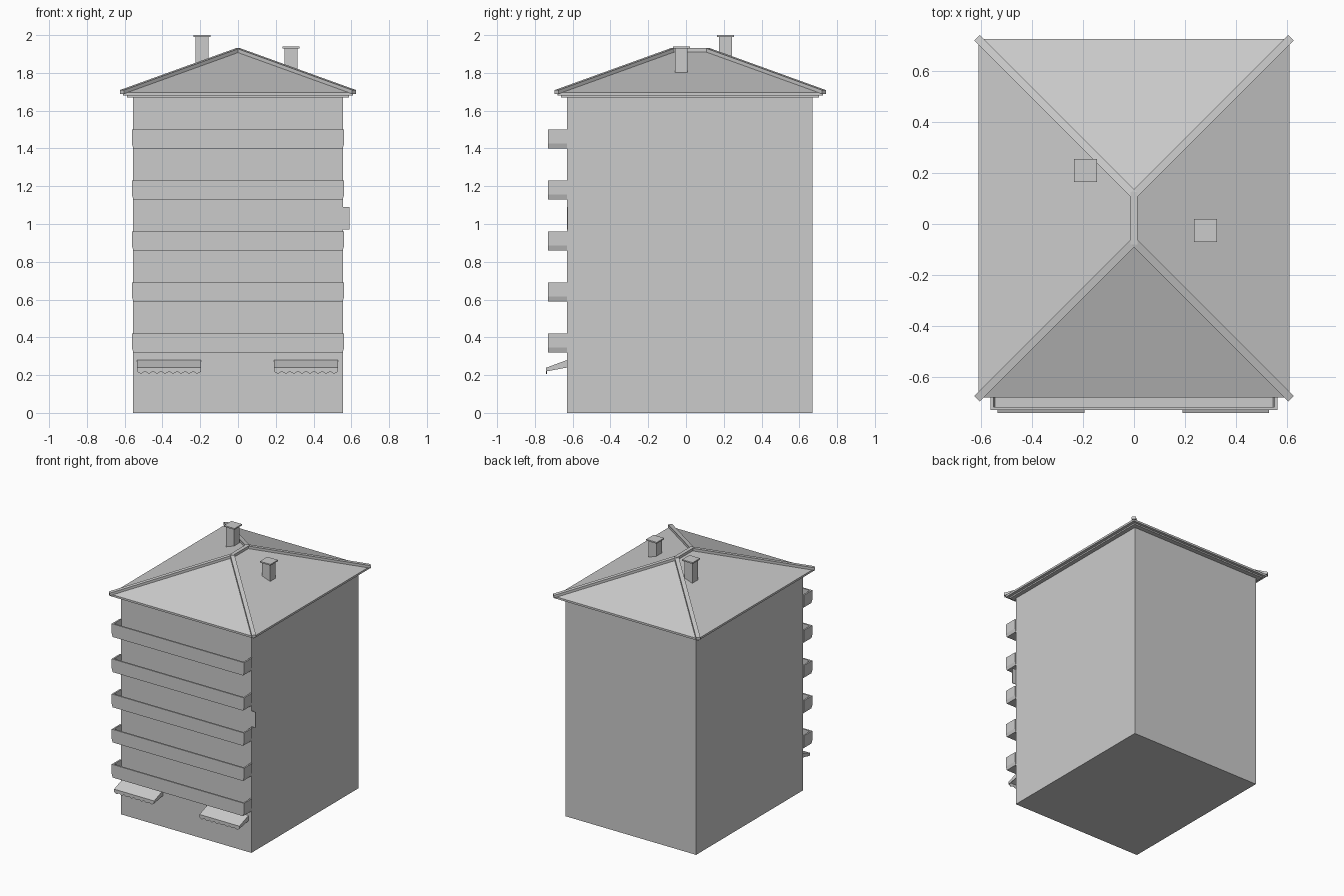
import bpy, bmesh, math
from mathutils import Vector

if "Cube" in bpy.data.objects:
    bpy.data.objects.remove(bpy.data.objects["Cube"])

stone = bpy.data.materials.new("plain grey")
stone.diffuse_color = (0.6, 0.6, 0.6, 1)
stone.use_nodes = True
stone.node_tree.nodes["Principled BSDF"].inputs["Base Color"].default_value = stone.diffuse_color


def finish(name, bm):
    bmesh.ops.recalc_face_normals(bm, faces=bm.faces)
    me = bpy.data.meshes.new(name)
    bm.to_mesh(me)
    bm.free()
    me.materials.append(stone)
    ob = bpy.data.objects.new(name, me)
    bpy.context.collection.objects.link(ob)
    return ob


def prism(name, pts, lo, hi, axis):
    """Extrude a 2D profile: axis 'x' uses (y, z), axis 'y' uses (x, z)."""
    bm = bmesh.new()
    place = (lambda p, t: (t, p[0], p[1])) if axis == 'x' else (lambda p, t: (p[0], t, p[1]))
    a = [bm.verts.new(place(p, lo)) for p in pts]
    b = [bm.verts.new(place(p, hi)) for p in pts]
    bm.faces.new(a)
    bm.faces.new(b)
    for i in range(len(pts)):
        j = (i + 1) % len(pts)
        bm.faces.new((a[i], a[j], b[j], b[i]))
    return finish(name, bm)


def box(name, x0, x1, y0, y1, z0, z1):
    return prism(name, [(x0, z0), (x1, z0), (x1, z1), (x0, z1)], y0, y1, 'y')


def bar(name, p, q, w, h):
    """Straight capping strip of width w whose underside runs from p to q."""
    p, q = Vector(p), Vector(q)
    d = (q - p).normalized()
    s = d.cross(Vector((0, 0, 1))).normalized() * w / 2
    up = Vector((0, 0, h))
    bm = bmesh.new()
    rings = [[bm.verts.new(v) for v in (c - s, c + s, c + s + up, c - s + up)] for c in (p, q)]
    bm.faces.new(rings[0])
    bm.faces.new(rings[1])
    for i in range(4):
        j = (i + 1) % 4
        bm.faces.new((rings[0][i], rings[0][j], rings[1][j], rings[1][i]))
    return finish(name, bm)


# Main block and cornice
W, YF, YB = 0.555, -0.63, 0.67
box("main_block", -W, W, YF, YB, 0, 1.69)
box("cornice", -0.587, 0.587, -0.662, 0.705, 1.67, 1.682)

# Hipped roof with a short ridge
ex, ef, eb, ze, zr = 0.61, -0.68, 0.725, 1.695, 1.915
rf, rb = ef + ex, eb - ex
bm = bmesh.new()
corners = [(-ex, ef), (ex, ef), (ex, eb), (-ex, eb)]
low = [bm.verts.new((x, y, 1.68)) for x, y in corners]
top = [bm.verts.new((x, y, ze)) for x, y in corners]
r0, r1 = bm.verts.new((0, rf, zr)), bm.verts.new((0, rb, zr))
bm.faces.new(low)
for i in range(4):
    j = (i + 1) % 4
    bm.faces.new((low[i], low[j], top[j], top[i]))
bm.faces.new((top[0], top[1], r0))
bm.faces.new((top[1], top[2], r1, r0))
bm.faces.new((top[2], top[3], r1))
bm.faces.new((top[3], top[0], r0, r1))
finish("hipped_roof", bm)

# Hip and ridge cappings
for sx in (-1, 1):
    for y, r, sy in ((ef, rf, -1), (eb, rb, 1)):
        bar("hip_capping", (sx * (ex + 0.005), y + sy * 0.005, ze - 0.006), (0, r, zr - 0.004), 0.03, 0.02)
bar("ridge_capping", (0, rf - 0.01, zr - 0.004), (0, rb + 0.01, zr - 0.004), 0.028, 0.02)

# Chimneys with flat caps
for cx, cy, zb, zt in ((-0.19, 0.21, 1.78, 2.0), (0.28, -0.025, 1.76, 1.94)):
    box("chimney", cx - 0.034, cx + 0.034, cy - 0.034, cy + 0.034, zb, zt - 0.01)
    box("chimney_cap", cx - 0.045, cx + 0.045, cy - 0.045, cy + 0.045, zt - 0.01, zt)

# Five open balconies: front parapet, floor and end parapets
for i in range(5):
    z = 0.32 + 0.27 * i
    X, x0, t = 0.562, 0.554, 0.012
    prism("balcony_front", [(-x0, z), (x0, z), (X, z + 0.025), (X, z + 0.1), (-X, z + 0.1), (-X, z + 0.025)],
          -0.73, -0.718, 'y')
    box("balcony_floor", -x0, x0, -0.719, YF, z, z + 0.012)
    for s in (-1, 1):
        prism("balcony_end", [(s * x0, z), (s * X, z + 0.025), (s * X, z + 0.1), (s * (X - t), z + 0.1),
                              (s * (X - t), z + 0.025), (s * (x0 - t), z)], -0.719, YF, 'y')

# Two shop awnings with scalloped valances
yo = -0.738
for a, b in ((-0.535, -0.195), (0.19, 0.53)):
    prism("awning_canopy", [(YF, 0.28), (yo, 0.24), (yo, 0.234), (YF, 0.274)], a, b, 'x')
    for x in (a, b - 0.004):
        prism("awning_side", [(YF, 0.278), (yo, 0.238), (yo, 0.22), (YF, 0.24)], x, x + 0.004, 'x')
    n = 32
    wave = [(a + (b - a) * k / n, 0.213 + 0.006 * math.cos(2 * math.pi * k / 4)) for k in range(n + 1)]
    prism("awning_valance", wave + [(b, 0.24), (a, 0.24)], yo - 0.002, yo + 0.002, 'y')

# Small projecting sign plate at the front right corner
box("sign_plate", W - 0.01, 0.59, YF, YF + 0.004, 0.97, 1.09)
